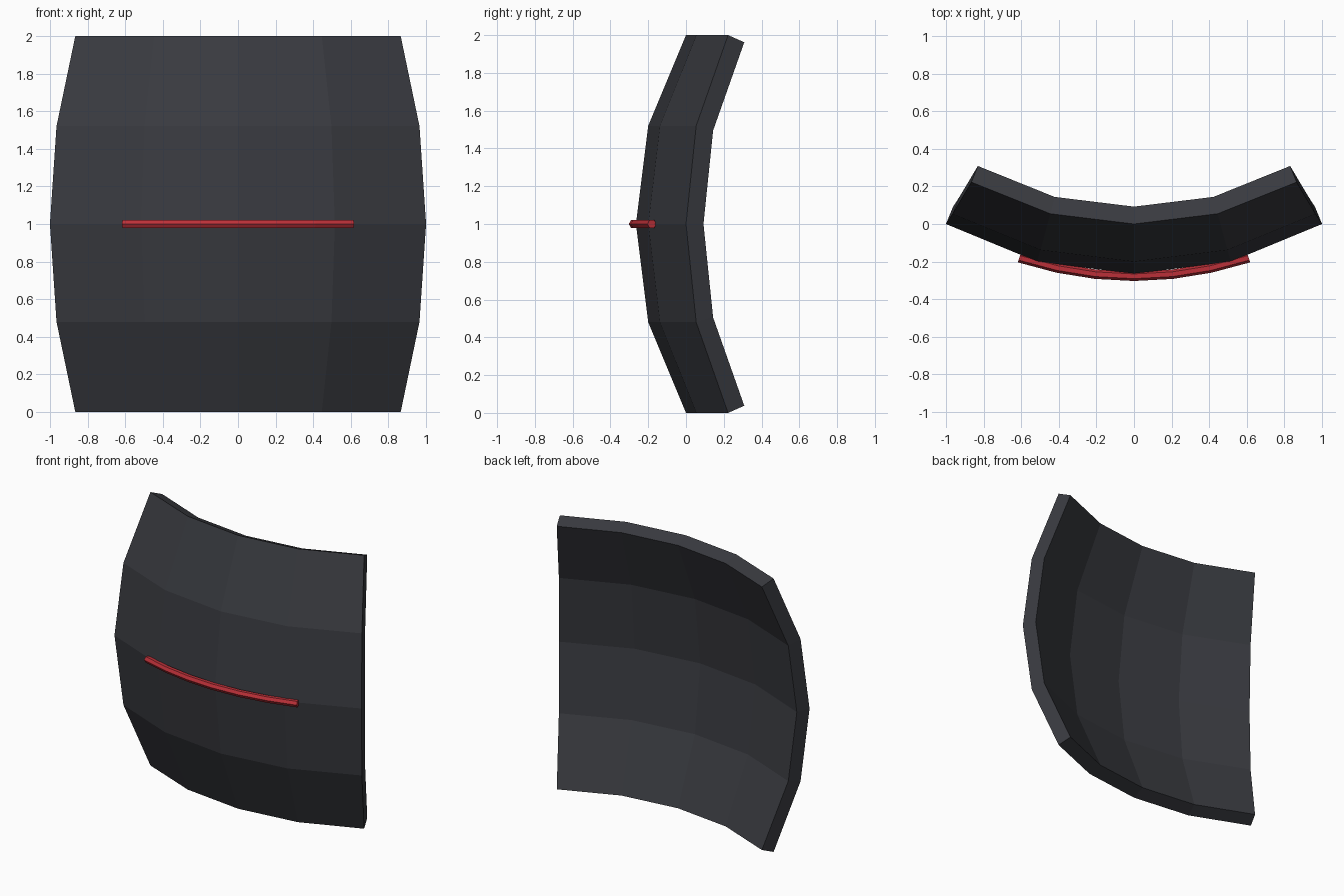
import bpy, bmesh, math
from mathutils import Vector

if "Cube" in bpy.data.objects:
    bpy.data.objects.remove(bpy.data.objects["Cube"])


def material(name, rgb):
    m = bpy.data.materials.new(name)
    m.diffuse_color = (*rgb, 1)
    m.use_nodes = True
    m.node_tree.nodes["Principled BSDF"].inputs["Base Color"].default_value = m.diffuse_color
    return m


def make_object(name, bm, mat):
    mesh = bpy.data.meshes.new(name)
    bm.to_mesh(mesh)
    bm.free()
    mesh.materials.append(mat)
    ob = bpy.data.objects.new(name, mesh)
    bpy.context.collection.objects.link(ob)
    return ob


def bridge(bm, rows, closed=False):
    # quads between neighbouring rows of vertices
    for a, b in zip(rows, rows[1:]):
        n = len(a)
        for i in range(n if closed else n - 1):
            j = (i + 1) % n
            bm.faces.new((a[i], a[j], b[j], b[i]))


# Curved panel: doubly bowed 4 x 4 grid, rows are (z, half width, centre y)
rows = [(0, .865, 0), (.48, .965, -.2), (1, 1, -.265), (1.52, .965, -.2), (2, .865, 0)]
columns = [(-1, 1), (-.515, .245), (0, 0), (.515, .245), (1, 1)]
bm = bmesh.new()
grid = []
for z, w, y in rows:
    sag = .265 * w ** 1.2
    grid.append([bm.verts.new((u * w, y + s * sag, z)) for u, s in columns])
bridge(bm, grid)
panel = make_object("curved_panel", bm, material("dark_grey", (.04, .042, .05)))
solid = panel.modifiers.new("thickness", 'SOLIDIFY')
solid.thickness = .1
solid.offset = -1

# Accent strip: six-sided tube following the front of the panel
bm = bmesh.new()
rings = []
for i in range(-3, 4):
    x = i * .61 / 3
    out = Vector((.526 * x, -1, 0)).normalized()
    centre = Vector((x, -.278 + .263 * x * x, 1))
    ring = []
    for k in range(6):
        a = k * math.tau / 6
        ring.append(bm.verts.new(centre + .025 * (out * math.cos(a) + Vector((0, 0, math.sin(a))))))
    rings.append(ring)
bridge(bm, rings, closed=True)
bm.faces.new(rings[0])
bm.faces.new(rings[-1])
bmesh.ops.recalc_face_normals(bm, faces=bm.faces)
make_object("accent_strip", bm, material("red", (.5, .03, .04)))
